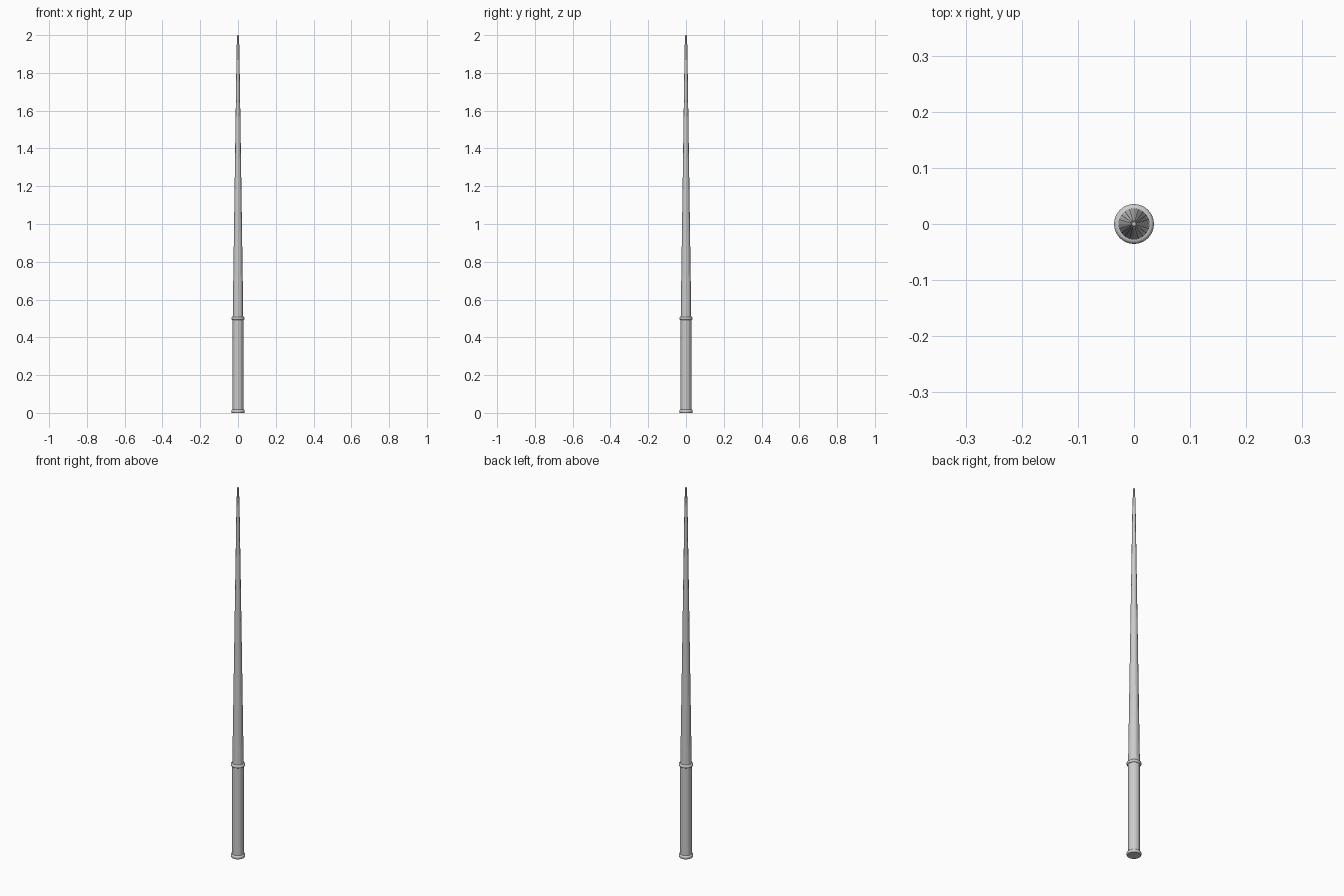
import bpy, bmesh, math

if "Cube" in bpy.data.objects:
    bpy.data.objects.remove(bpy.data.objects["Cube"])


def lathe(name, profile, sides, smooth_angle=None):
    """Closed solid of revolution around z from (radius, z) points."""
    bm = bmesh.new()
    rings = []
    for r, z in profile:
        rings.append([bm.verts.new((r * math.cos(2 * math.pi * i / sides),
                                    r * math.sin(2 * math.pi * i / sides), z))
                      for i in range(sides)])
    for low, high in zip(rings, rings[1:]):
        for i in range(sides):
            j = (i + 1) % sides
            bm.faces.new((low[i], low[j], high[j], high[i]))
    bm.faces.new(rings[0][::-1])
    bm.faces.new(rings[-1])
    mesh = bpy.data.meshes.new(name)
    bm.to_mesh(mesh)
    bm.free()
    obj = bpy.data.objects.new(name, mesh)
    bpy.context.collection.objects.link(obj)
    if smooth_angle:
        bpy.ops.object.select_all(action='DESELECT')
        obj.select_set(True)
        bpy.context.view_layer.objects.active = obj
        bpy.ops.object.shade_smooth_by_angle(angle=math.radians(smooth_angle))
    return obj


def rounded_band(z, half_height, inner, outer, steps=8):
    """Half-round bulge profile for a collar."""
    return [(inner + (outer - inner) * math.sin(math.pi * k / steps),
             z - half_height * math.cos(math.pi * k / steps))
            for k in range(steps + 1)]


# Straight grip and long tapered shaft, faceted
lathe("grip", [(0.029, 0.01), (0.029, 0.5)], 20)
lathe("shaft", [(0.028, 0.5), (0.007, 1.95)], 20)

# Narrow ferrule and tip
lathe("tip", [(0.0052, 1.948), (0.0048, 1.995), (0.0035, 2.0)], 20)

# Collar between grip and shaft, and flanged butt cap
lathe("collar", rounded_band(0.5, 0.008, 0.028, 0.0355), 40, 50)
lathe("butt_cap", [(0.033, 0.0), (0.035, 0.003), (0.0355, 0.008),
                   (0.035, 0.013), (0.033, 0.016), (0.029, 0.018)], 40, 50)
